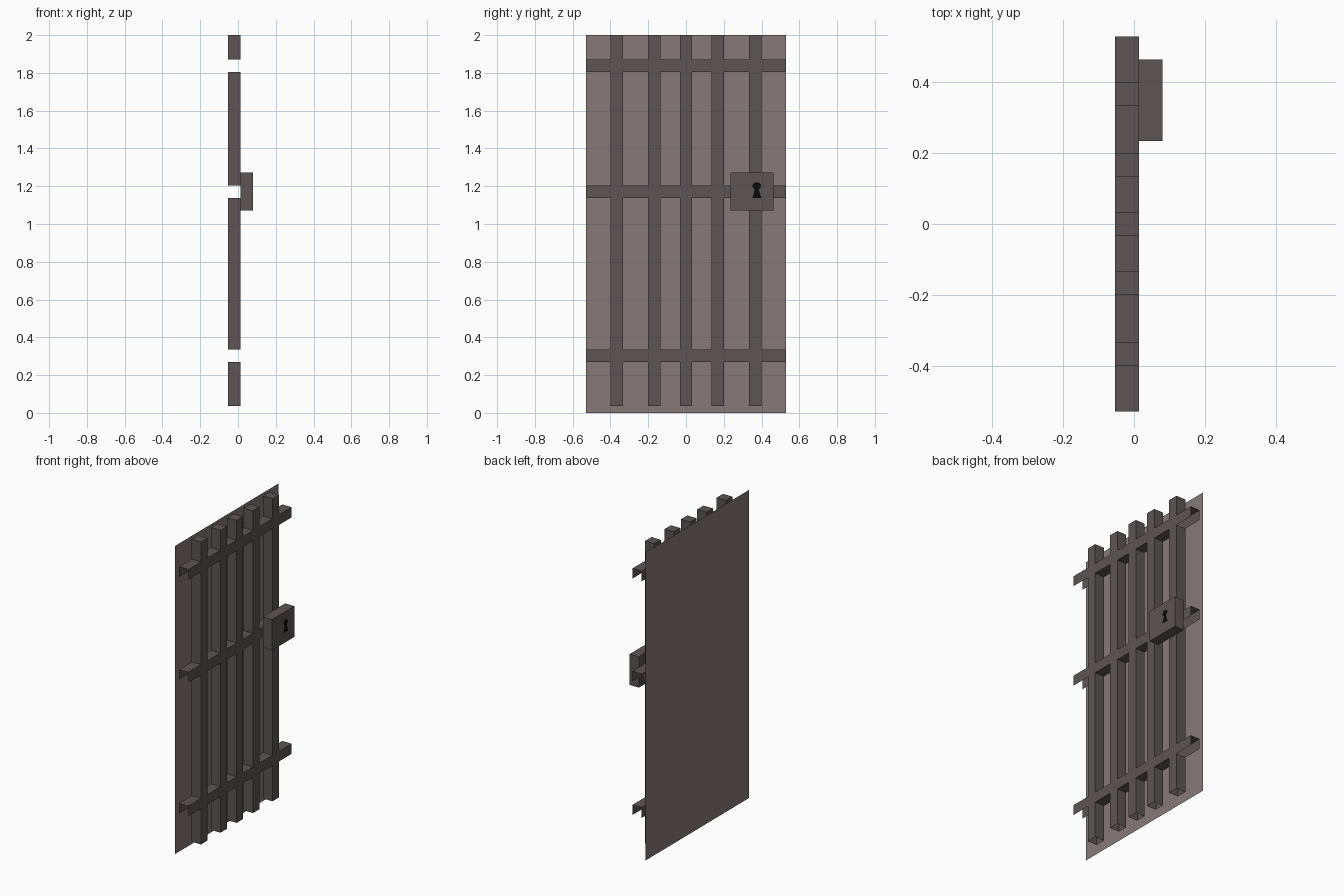
import bpy

if "Cube" in bpy.data.objects:
    bpy.data.objects.remove(bpy.data.objects["Cube"])

X0, X1, H = -0.053, 0.014, 0.033            # bar back, bar front, half width
BARS = [-0.367, -0.167, 0.0, 0.167, 0.367]  # upright bar centres (y)
RAILS = [0.303, 1.171, 1.838]               # cross rail centres (z)


def mat(name, c):
    m = bpy.data.materials.new(name)
    m.diffuse_color = (*c, 1)
    m.use_nodes = True
    m.node_tree.nodes["Principled BSDF"].inputs["Base Color"].default_value = m.diffuse_color
    return m


iron = mat("dark_iron", (0.11, 0.09, 0.09))
plate = mat("plate_grey", (0.235, 0.195, 0.19))
black = mat("black", (0.003, 0.003, 0.003))


def make(name, polys, material):
    verts, faces = [], []
    for p in polys:
        faces.append(list(range(len(verts), len(verts) + len(p))))
        verts += p
    me = bpy.data.meshes.new(name)
    me.from_pydata(verts, [], faces)
    me.materials.append(material)
    ob = bpy.data.objects.new(name, me)
    bpy.context.collection.objects.link(ob)


def box(x0, x1, y0, y1, z0, z1, sides):
    """Quads of a box; sides picks f(+x) b(-x) l(-y) r(+y) t(+z) d(-z)."""
    q = {
        'f': [(x1, y0, z0), (x1, y1, z0), (x1, y1, z1), (x1, y0, z1)],
        'b': [(x0, y1, z0), (x0, y0, z0), (x0, y0, z1), (x0, y1, z1)],
        'l': [(x0, y0, z0), (x1, y0, z0), (x1, y0, z1), (x0, y0, z1)],
        'r': [(x1, y1, z0), (x0, y1, z0), (x0, y1, z1), (x1, y1, z1)],
        't': [(x0, y0, z1), (x1, y0, z1), (x1, y1, z1), (x0, y1, z1)],
        'd': [(x0, y1, z0), (x1, y1, z0), (x1, y0, z0), (x0, y0, z0)],
    }
    return [q[s] for s in sides]


# Thin sheet behind the bars
make("back_sheet", box(-0.08, -0.08, -0.53, 0.53, 0, 2, 'f'), plate)

# Hollow upright bars, open at the bottom and where rails pass through
cuts = [0.037] + [z + s * H for z in RAILS for s in (-1, 1)] + [2.0]
for i, y in enumerate(BARS):
    polys = []
    for j in range(len(cuts) - 1):
        sides = 'fb' if j % 2 else 'fblr'
        if j == len(cuts) - 2:
            sides += 't'
        polys += box(X0, X1, y - H, y + H, cuts[j], cuts[j + 1], sides)
    make(f"upright_bar_{i + 1}", polys, iron)

# Hollow cross rails between the bars; the stub ends have no underside
ys = [-0.53] + [y + s * H for y in BARS for s in (-1, 1)] + [0.53]
for i, z in enumerate(RAILS):
    polys = []
    for j in range(0, len(ys) - 1, 2):
        stub = j in (0, len(ys) - 2)
        polys += box(X0, X1, ys[j], ys[j + 1], z - H, z + H,
                     'fbt' if stub else 'fbtd')
    make(f"cross_rail_{i + 1}", polys, iron)

# Lock case
make("lock_case", box(X1, 0.08, 0.235, 0.464, 1.072, 1.272, 'fblrtd'), iron)

# Keyhole: half profile mirrored about its centre line
half = [(0.024, 1.138), (0.010, 1.183), (0.022, 1.194), (0.022, 1.207), (0.011, 1.22)]
outline = [(0.0803, 0.375 + w, z) for w, z in half]
outline += [(0.0803, 0.375 - w, z) for w, z in reversed(half)]
make("keyhole", [outline], black)
